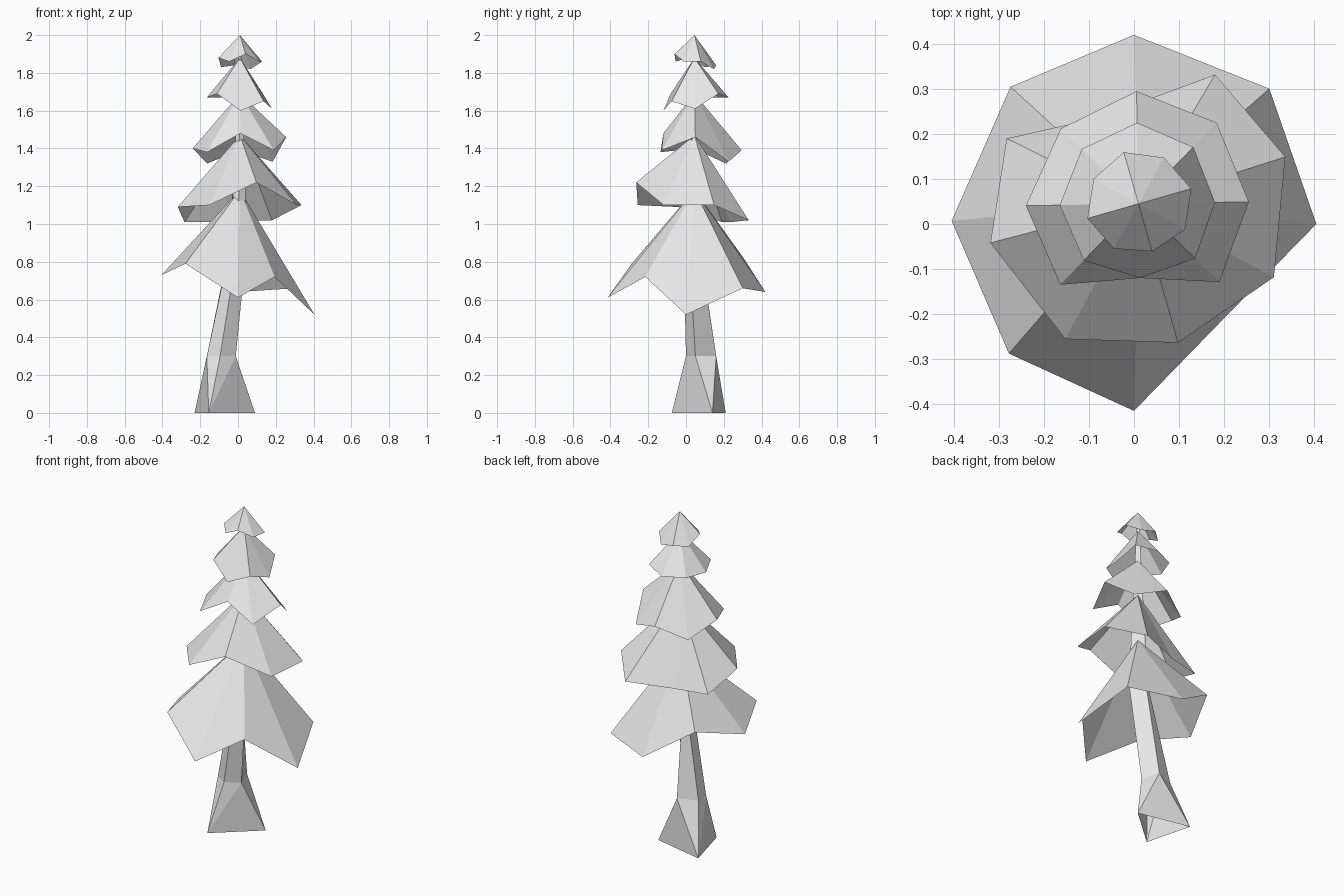
import bpy
from math import cos, sin, radians

old = bpy.data.objects.get("Cube")
if old:
    bpy.data.objects.remove(old, do_unlink=True)

# One plain colour for the whole tree
pale_grey = bpy.data.materials.new("pale_grey")
pale_grey.use_nodes = True
pale_grey.diffuse_color = (0.8, 0.8, 0.8, 1)
shader = pale_grey.node_tree.nodes["Principled BSDF"]
shader.inputs["Base Color"].default_value = (0.8, 0.8, 0.8, 1)
shader.inputs["Roughness"].default_value = 0.8

# All canopies hang from points on this upright axis
AXIS = (.01, .045)


def add_object(name, verts, faces):
    mesh = bpy.data.meshes.new(name)
    mesh.from_pydata(verts, [], faces)
    mesh.materials.append(pale_grey)
    mesh.update()
    obj = bpy.data.objects.new(name, mesh)
    bpy.context.collection.objects.link(obj)
    return obj


def ring_point(centre, radius, angle, height):
    a = radians(angle)
    return (centre[0] + radius * cos(a), centre[1] + radius * sin(a), height)


def add_tier(name, top, centre, angles, radii, heights):
    """Open eight-sided canopy with an uneven rim, anticlockwise from +x."""
    count = len(radii)
    rim = [ring_point(centre, radius, angle, height)
           for angle, radius, height in zip(angles, radii, heights)]
    faces = [(i, (i + 1) % count, count) for i in range(count)]
    return add_object(name, rim + [(*AXIS, top)], faces)


def even_angles(turn):
    return [turn + 45 * i for i in range(8)]


# Foliage tiers, from the widest up to the tip
add_tier("foliage_bottom", 1.18, (0, 0),
         [0, 45, 90, 132, 179, 226, 270, 312],
         [.405, .425, .42, .41, .405, .4, .415, .29],
         [.52, .66, .64, .82, .73, .79, .61, .72])
add_tier("foliage_lower", 1.47, (0, .02),
         [21, 60, 111, 149, 191, 241, 289, 336],
         [.36, .36, .23, .33, .325, .315, .3, .34],
         [1.1, 1.02, 1.01, 1.01, 1.09, 1.1, 1.22, 1.1])
add_tier("foliage_middle", 1.69, AXIS, even_angles(1),
         [.245, .25, .25, .24, .25, .25, .165, .25],
         [1.46, 1.33, 1.39, 1.32, 1.4, 1.38, 1.48, 1.39])
add_tier("foliage_upper", 1.88, AXIS, even_angles(1),
         [.17, .175, .18, .175, .175, .175, .165, .175],
         [1.61, 1.69, 1.67, 1.67, 1.67, 1.69, 1.6, 1.65])
add_tier("foliage_tip", 2, AXIS, even_angles(16),
         [.122, .117, .119, .114, .118, .114, .11, .118],
         [1.86, 1.82, 1.84, 1.83, 1.88, 1.86, 1.9, 1.86])

# Trunk: open three-cornered foot flowing into a leaning five-sided stem
foot = [(.09, .14), (-.23, .21), (-.155, -.075)]
waist = [(-.012, .05), (-.05, .16), (-.165, .115), (-.165, .04), (-.095, 0)]
stem = [(.048, .013), (-.03, .068), (-.042, .07), (-.037, .008), (.002, -.014)]
tip = [(AXIS[0] + x * .15, AXIS[1] + (y - .03) * .15) for x, y in stem]
sides = len(waist)
verts = [(x, y, height)
         for ring, height in [(foot, 0), (waist, .3), (stem, .9), (tip, 1.9)]
         for x, y in ring]

# Foot corners joined to the waist by triangles
right, back, front = range(3)
a, b, c, d, e = range(3, 3 + sides)
faces = [(right, b, a), (right, back, b), (back, c, b), (back, d, c),
         (back, front, d), (front, e, d), (front, a, e), (front, right, a)]

# Stem walls
for level in range(2):
    low = 3 + sides * level
    for i in range(sides):
        j = (i + 1) % sides
        faces.append((low + i, low + j, low + sides + j, low + sides + i))
add_object("trunk", verts, faces)
